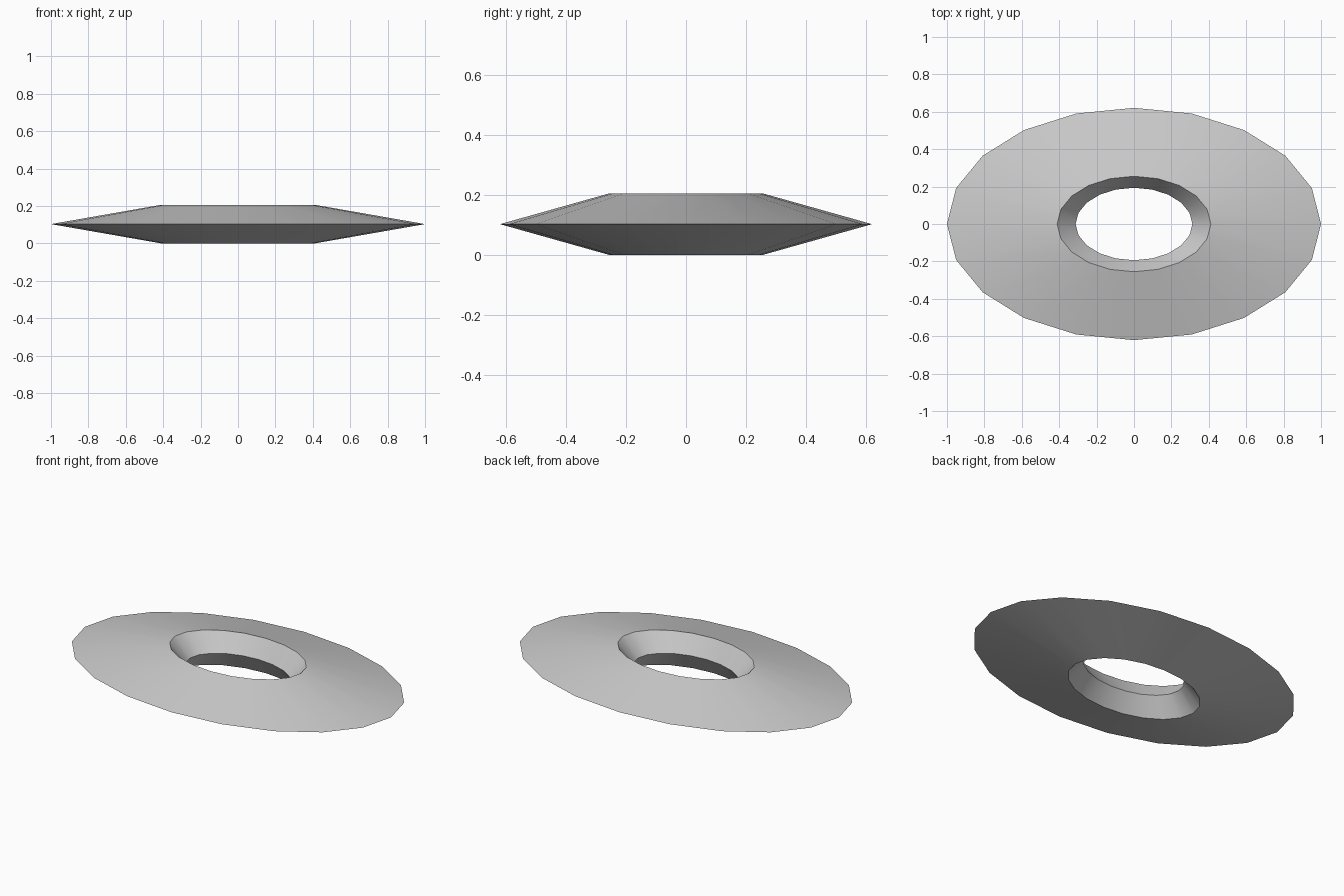
import bpy, bmesh, math

if "Cube" in bpy.data.objects:
    bpy.data.objects.remove(bpy.data.objects["Cube"])

SIDES = 20
Y_RATIO = 0.621
# Cross-section of the ring (radius, height): outer rim, top lip, bore waist, bottom lip
PROFILE = [(1.0, 0.103), (0.411, 0.206), (0.312, 0.103), (0.411, 0.0)]

bm = bmesh.new()
# One oval loop per profile point
loops = []
for r, z in PROFILE:
    loops.append([bm.verts.new((r * math.cos(a), r * Y_RATIO * math.sin(a), z))
                  for a in (2 * math.pi * i / SIDES for i in range(SIDES))])
# Bridge neighbouring loops into a closed ring
for k in range(len(loops)):
    a, b = loops[k], loops[(k + 1) % len(loops)]
    for i in range(SIDES):
        j = (i + 1) % SIDES
        bm.faces.new((a[i], a[j], b[j], b[i]))
bmesh.ops.recalc_face_normals(bm, faces=bm.faces)

mesh = bpy.data.meshes.new("oval_ring")
bm.to_mesh(mesh)
bm.free()
ring = bpy.data.objects.new("oval_ring", mesh)
bpy.context.collection.objects.link(ring)

# Smooth around the ring, with the rim and lip edges kept sharp
for p in mesh.polygons:
    p.use_smooth = True
for e in mesh.edges:
    u, v = e.vertices
    e.use_edge_sharp = u // SIDES == v // SIDES
